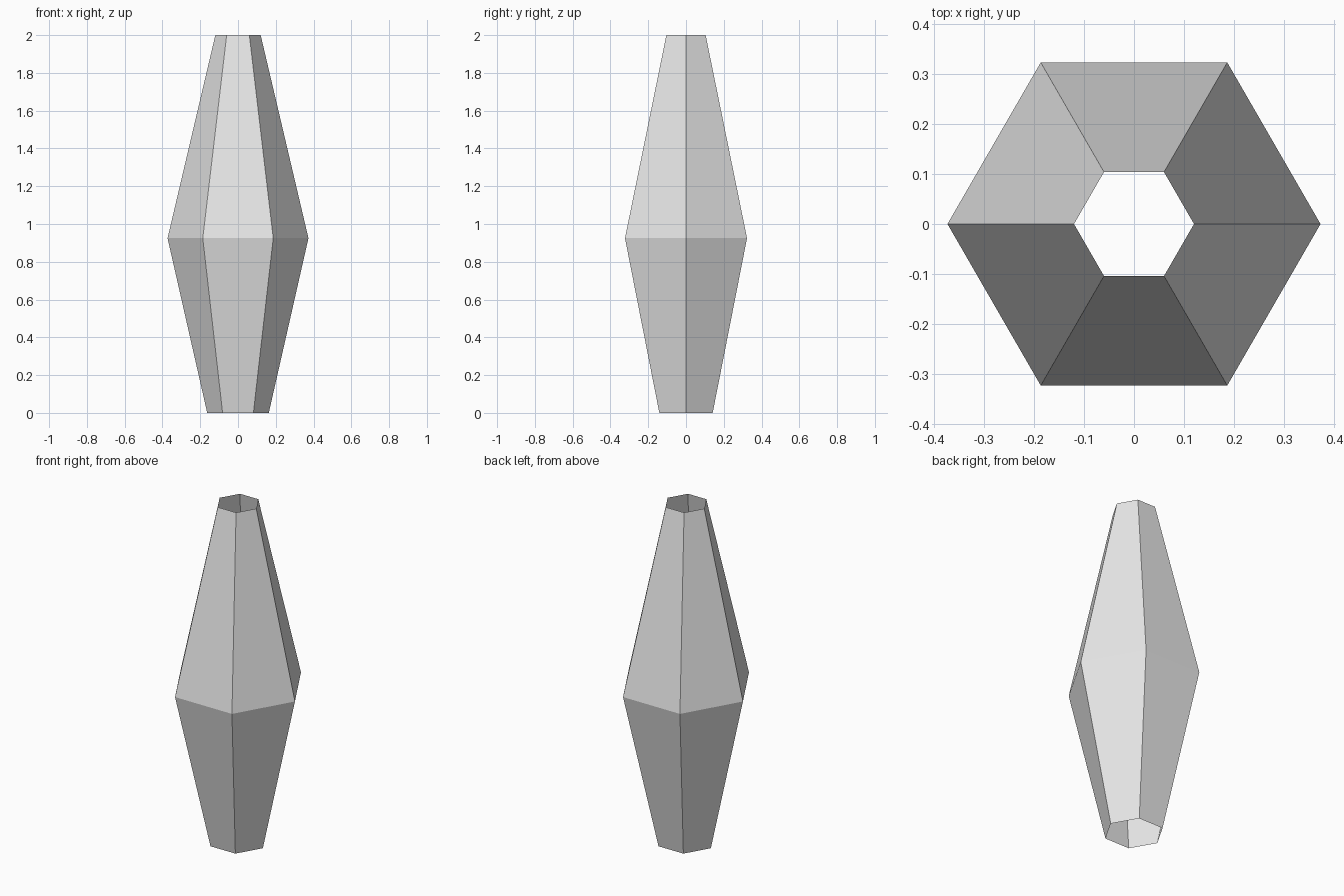
import bpy
import bmesh
from math import cos, sin, pi

cube = bpy.data.objects.get("Cube")
if cube:
    bpy.data.objects.remove(cube, do_unlink=True)

# Single flat grey
grey = bpy.data.materials.new("light_grey")
grey.use_nodes = True
colour = (0.8, 0.8, 0.8, 1.0)
grey.diffuse_color = colour
grey.node_tree.nodes["Principled BSDF"].inputs["Base Color"].default_value = colour

# Open-ended six-sided body: (radius, height) of each ring
SIDES = 6
PROFILE = [(0.163, 0.0), (0.373, 0.925), (0.12, 2.0)]

bm = bmesh.new()
rings = [[bm.verts.new((r * cos(2 * pi * i / SIDES), r * sin(2 * pi * i / SIDES), z))
          for i in range(SIDES)] for r, z in PROFILE]
for low, high in zip(rings, rings[1:]):
    for i in range(SIDES):
        j = (i + 1) % SIDES
        bm.faces.new((low[i], low[j], high[j], high[i]))

mesh = bpy.data.meshes.new("hexagonal_body")
bm.to_mesh(mesh)
bm.free()
mesh.materials.append(grey)
body = bpy.data.objects.new("hexagonal_body", mesh)
bpy.context.collection.objects.link(body)
